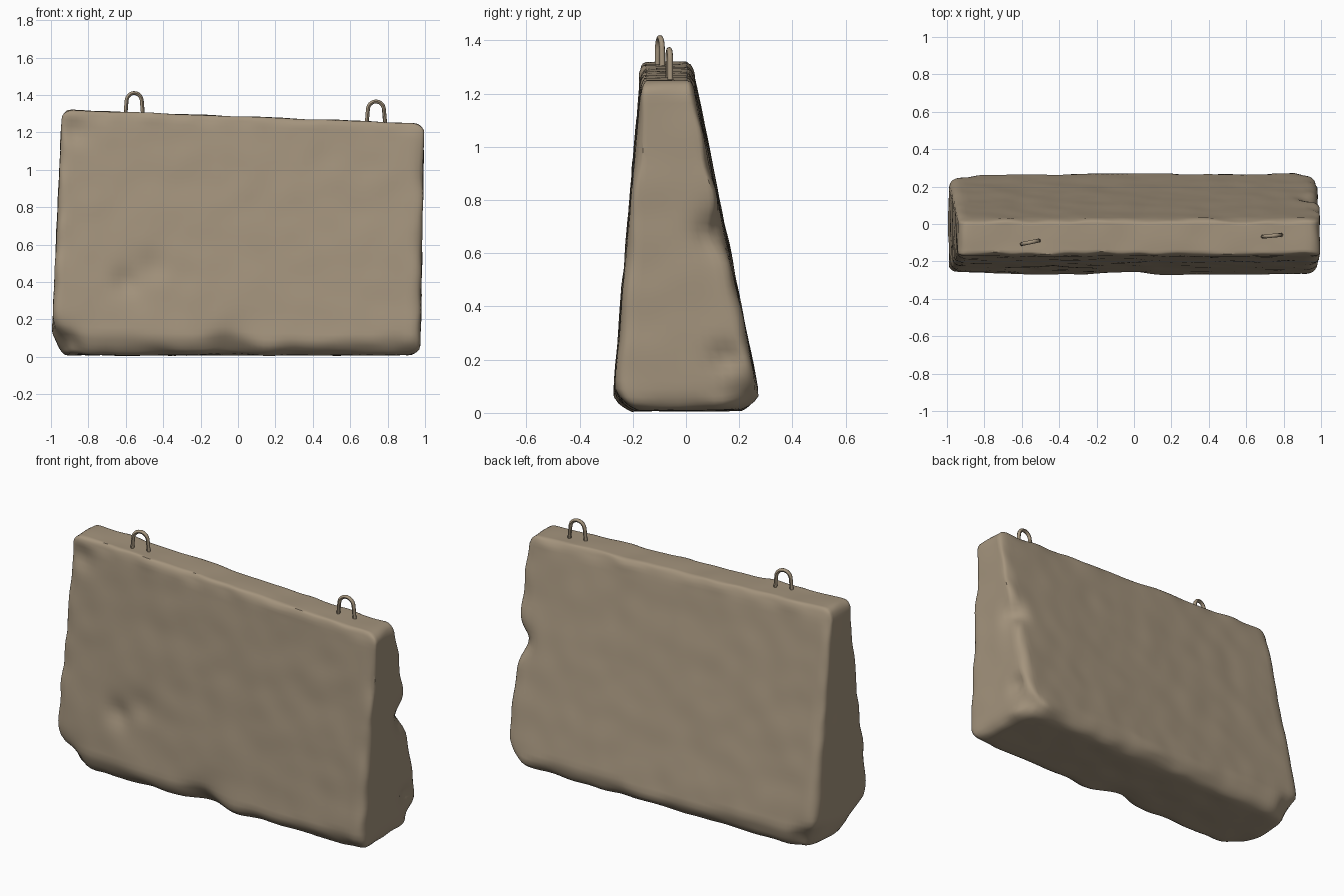
import bpy, bmesh, math
from mathutils import Vector, noise

if "Cube" in bpy.data.objects:
    bpy.data.objects.remove(bpy.data.objects["Cube"])

stone = bpy.data.materials.new("weathered tan concrete")
stone.diffuse_color = (0.37, 0.295, 0.205, 1)
stone.use_nodes = True
stone.node_tree.nodes["Principled BSDF"].inputs["Base Color"].default_value = stone.diffuse_color


def lerp(a, b, t):
    return a + (b - a) * t


def top_z(x):
    return 1.285 - 0.039 * x


# Dents and chips: centre, radius, push direction
DENTS = [
    ((-0.60, -0.24, 0.40), 0.07, (0, 0.025, 0)),
    ((-0.45, -0.24, 0.47), 0.08, (0, 0.018, 0)),
    ((-0.88, -0.18, 1.20), 0.06, (0, 0.02, 0)),
    ((0.98, 0.13, 0.68), 0.08, (-0.04, -0.03, 0)),
    ((0.97, 0.15, 0.21), 0.05, (-0.03, 0, 0)),
    ((0.97, 0.25, 0.05), 0.09, (-0.04, -0.02, 0.02)),
    ((-0.98, -0.27, 0.02), 0.13, (0.05, 0.06, 0.04)),
    ((-0.96, 0.27, 0.05), 0.10, (0.05, -0.03, 0.02)),
    ((-0.05, -0.26, 0.03), 0.12, (0, 0.03, 0.02)),
]


# Concrete block: rounded box, tapered, worn and dented
def make_block():
    hx, hy, hz, r = 1.0, 0.28, 0.65, 0.055
    bm = bmesh.new()
    bmesh.ops.create_cube(bm, size=2)
    for v in bm.verts:
        v.co = Vector((v.co.x * hx, v.co.y * hy, v.co.z * hz))
    for axis, (h, n) in enumerate(((hx, 64), (hy, 12), (hz, 38))):
        inner = h - r
        cuts = [lerp(-inner, inner, i / n) for i in range(n + 1)]
        cuts += [s * (inner + r * k) for s in (-1, 1) for k in (0.4, 0.75)]
        no = Vector([float(axis == i) for i in range(3)])
        for c in cuts:
            bmesh.ops.bisect_plane(bm, geom=bm.verts[:] + bm.edges[:] + bm.faces[:],
                                   plane_co=no * c, plane_no=no, dist=1e-5)
    for v in bm.verts:
        # round the edges
        core = Vector([max(-(h - r), min(h - r, c)) for c, h in zip(v.co, (hx, hy, hz))])
        d = v.co - core
        edge = sum(abs(c) > 1e-4 for c in d) > 1
        p = core + d.normalized() * r
        # taper to the narrow sloping top
        u = (p.z + hz) / (2 * hz)
        s, t = (p.x / hx + 1) / 2, (p.y / hy + 1) / 2
        x = lerp(lerp(-1.0, -0.94, u), lerp(0.975, 0.995, u), s)
        y = lerp(lerp(-0.278, -0.168, u), lerp(0.288, 0.022, u), t)
        z = 0.008 + u * (top_z(x) - 0.008)
        p = Vector((x, y, z))
        # worn bottom edge, heavier at the left
        wear = 0.09 + 0.05 * noise.noise(Vector((x * 4, y * 3, 2))) + 0.05 * max(0, -x)
        if z < wear:
            k = 1 - z / wear
            p.y *= 1 - 0.2 * k
            p.x *= 1 - (0.06 if x < 0 else 0.02) * k * abs(x) ** 8
        # chips, then surface unevenness
        for c, rad, push in DENTS:
            p += Vector(push) * math.exp(-((p - Vector(c)).length / rad) ** 2)
        amp = 0.012 if edge else 0.005
        p += noise.noise_vector(Vector((x, y, z)) * 7) * Vector((amp, amp, amp)).x
        p.z = max(p.z, 0.0)
        v.co = p
    bmesh.ops.recalc_face_normals(bm, faces=bm.faces[:])
    me = bpy.data.meshes.new("concrete_block")
    bm.to_mesh(me)
    bm.free()
    ob = bpy.data.objects.new("concrete_block", me)
    bpy.context.collection.objects.link(ob)
    return ob


# Lifting loop: bent bar sunk into the top
def make_loop(name, x0, y0, x1, y1, peak):
    cu = bpy.data.curves.new(name, 'CURVE')
    cu.dimensions = '3D'
    cu.bevel_depth = 0.0105
    cu.bevel_resolution = 2
    cu.use_fill_caps = True
    sp = cu.splines.new('POLY')
    base = peak - 0.055
    pts = [(0, base - 0.11)]
    for i in range(13):
        a = math.pi * i / 12
        pts.append((0.5 - 0.41 * math.cos(a), base + 0.045 * math.sin(a)))
    pts.append((1, base - 0.11))
    sp.points.add(len(pts) - 1)
    for q, (t, z) in zip(sp.points, pts):
        q.co = (lerp(x0, x1, t), lerp(y0, y1, t), z, 1)
    ob = bpy.data.objects.new(name, cu)
    bpy.context.collection.objects.link(ob)
    bpy.ops.object.select_all(action='DESELECT')
    ob.select_set(True)
    bpy.context.view_layer.objects.active = ob
    bpy.ops.object.convert(target='MESH')
    return bpy.context.view_layer.objects.active


parts = [
    make_block(),
    make_loop("lifting_loop_left", -0.605, -0.108, -0.505, -0.088, 1.42),
    make_loop("lifting_loop_right", 0.685, -0.068, 0.79, -0.058, 1.375),
]
for ob in parts:
    ob.data.materials.clear()
    ob.data.materials.append(stone)
    bpy.ops.object.select_all(action='DESELECT')
    ob.select_set(True)
    bpy.context.view_layer.objects.active = ob
    bpy.ops.object.shade_smooth_by_angle(angle=math.radians(45))
